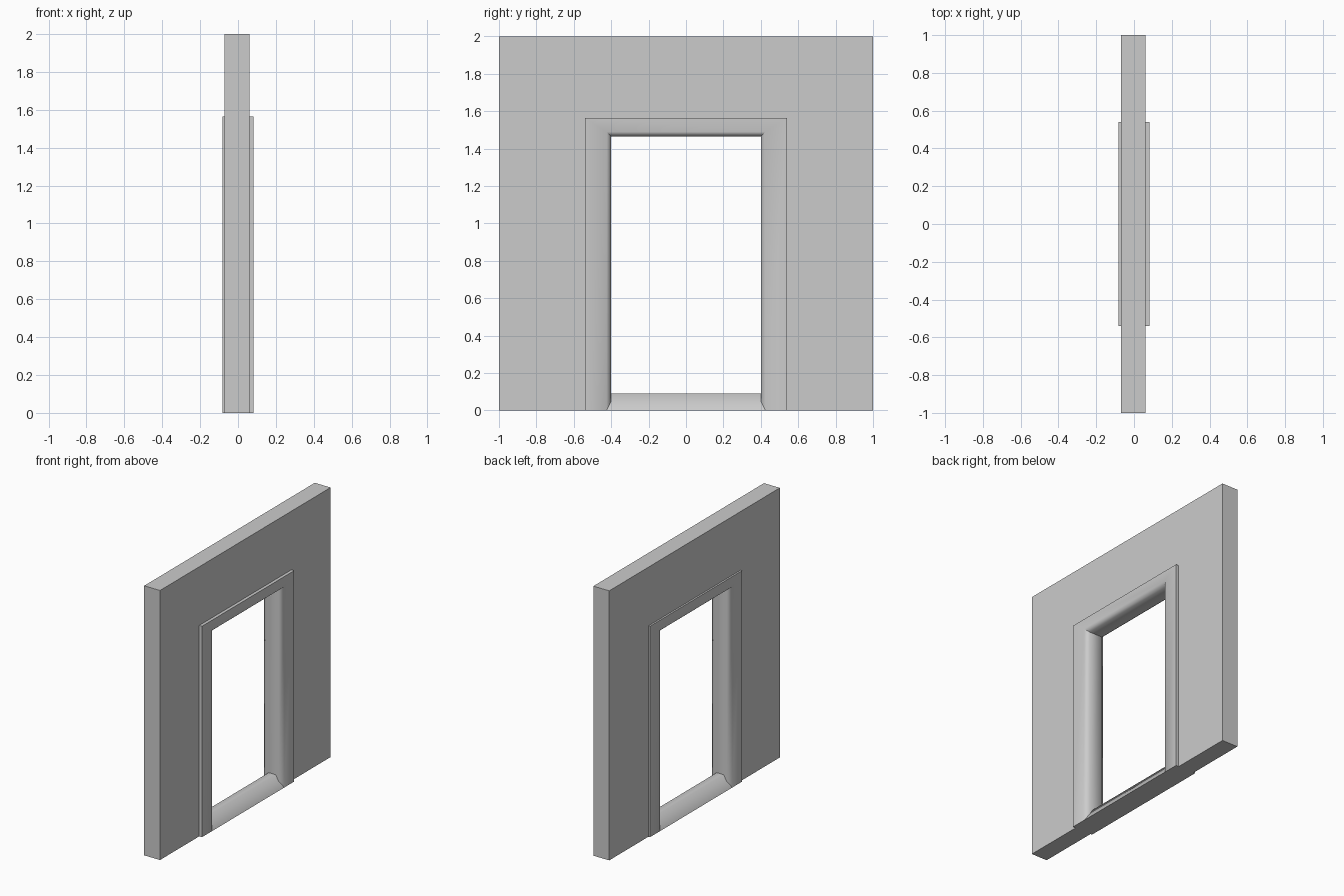
import bpy, bmesh, math

if "Cube" in bpy.data.objects:
    bpy.data.objects.remove(bpy.data.objects["Cube"])


def finish(name, bm, angle):
    bmesh.ops.recalc_face_normals(bm, faces=bm.faces)
    mesh = bpy.data.meshes.new(name)
    bm.to_mesh(mesh)
    bm.free()
    obj = bpy.data.objects.new(name, mesh)
    bpy.context.collection.objects.link(obj)
    bpy.ops.object.select_all(action='DESELECT')
    obj.select_set(True)
    bpy.context.view_layer.objects.active = obj
    bpy.ops.object.shade_smooth_by_angle(angle=math.radians(angle))
    return obj


def loft(name, sections, angle=30):
    """Skin a closed solid through matching closed sections."""
    bm = bmesh.new()
    rings = [[bm.verts.new(p) for p in s] for s in sections]
    n = len(rings[0])
    for a, b in zip(rings, rings[1:]):
        for i in range(n):
            j = (i + 1) % n
            bm.faces.new((a[i], a[j], b[j], b[i]))
    bm.faces.new(rings[0])
    bm.faces.new(rings[-1][::-1])
    return finish(name, bm, angle)


def arch(name, profile, outer, inner, angle=30):
    """Sweep a profile of (x, t, inset) up, across and down a doorway.
    t = 0 is the outer outline, t = 1 the inner one."""
    (yo, zo), (yi, zi) = outer, inner
    sections = []
    for side, top in ((-1, 0), (-1, 1), (1, 1), (1, 0)):
        ring = []
        for x, t, inset in profile:
            y = yo + (yi - yo) * t + inset
            z = zo + (zi - zo) * t + inset
            ring.append((x, side * y, z * top))
        sections.append(ring)
    return loft(name, sections, angle)


# Wall slab, its opening hidden inside the door frame
arch("wall", [(0.06, 0, 0), (0.06, 1, 0), (-0.07, 1, 0), (-0.07, 0, 0)],
     (1.0, 2.0), (0.46, 1.52))

# Door frame with softened inner edges on both faces
F = 0.083
arch("door_frame",
     [(F, 0, 0), (F, 1, 0.025), (0.053, 1, 0),
      (-0.053, 1, 0), (-F, 1, 0.025), (-F, 0, 0)],
     (0.54, 1.565), (0.40, 1.465), 60)

# Threshold with sloping sides
sill = [(F, 0), (0.028, 0.09), (-0.028, 0.09), (-F, 0)]
loft("threshold", [[(x, y, z) for x, z in sill] for y in (-0.43, 0.43)], 65)
